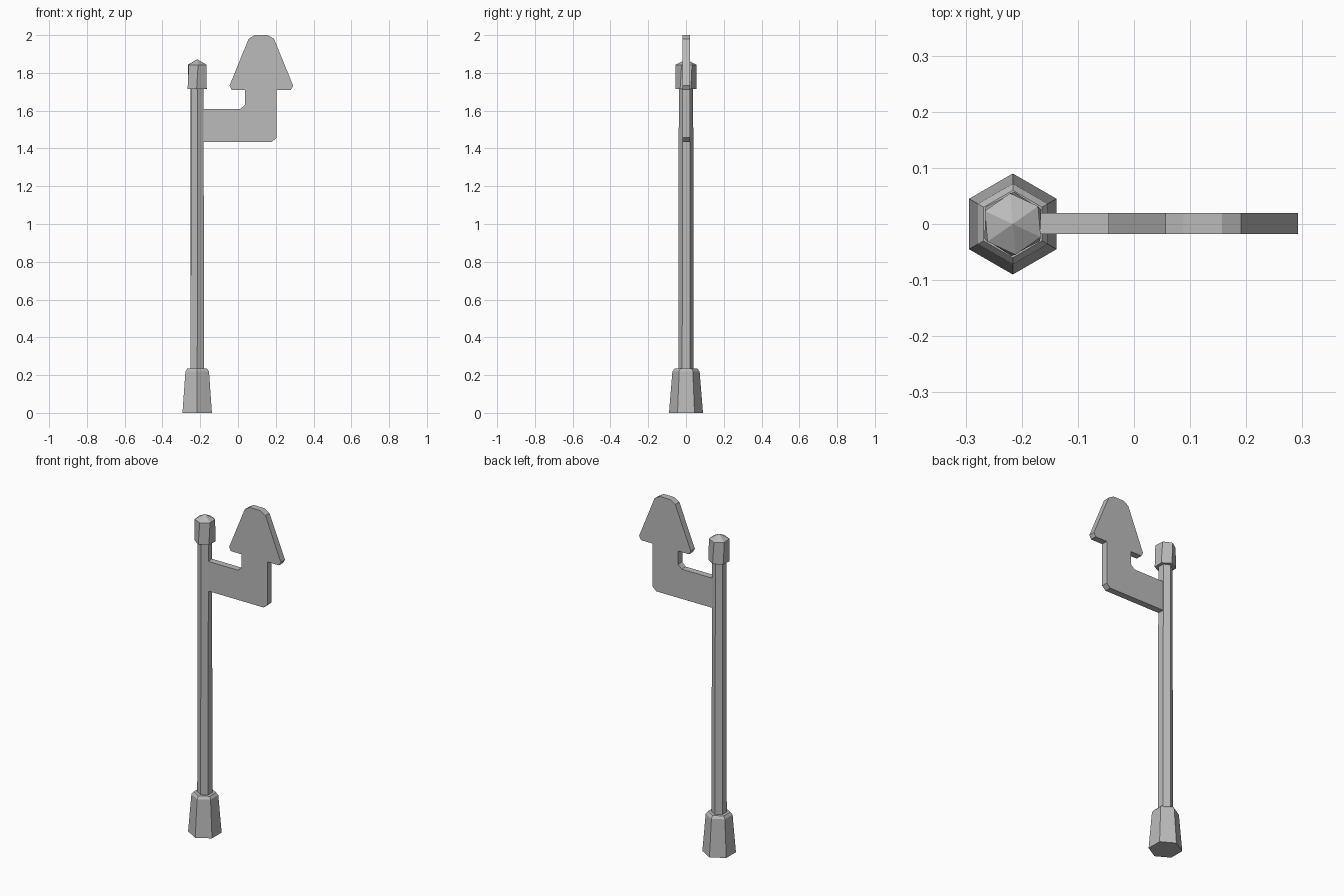
import bpy, bmesh, math

cube = bpy.data.objects.get("Cube")
if cube:
    bpy.data.objects.remove(cube)

POST_X = -0.216

grey = bpy.data.materials.new("plain grey")
grey.use_nodes = True
colour = (0.5, 0.5, 0.5, 1)
grey.diffuse_color = colour
grey.node_tree.nodes["Principled BSDF"].inputs["Base Color"].default_value = colour


def finish(bm, name, location):
    bmesh.ops.recalc_face_normals(bm, faces=bm.faces)
    mesh = bpy.data.meshes.new(name)
    bm.to_mesh(mesh)
    bm.free()
    mesh.materials.append(grey)
    obj = bpy.data.objects.new(name, mesh)
    obj.location = location
    bpy.context.collection.objects.link(obj)


def hex_column(name, rings, tip=None):
    """Stack six-sided rings of (radius, height, twist in degrees)."""
    bm = bmesh.new()
    loops = []
    for radius, z, twist in rings:
        angles = [math.radians(30 + 60 * i + twist) for i in range(6)]
        loops.append([bm.verts.new((radius * math.cos(a), radius * math.sin(a), z))
                      for a in angles])
    for low, high in zip(loops, loops[1:]):
        for i in range(6):
            j = (i + 1) % 6
            bm.faces.new((low[i], low[j], high[j], high[i]))
    bm.faces.new(loops[0][::-1])
    if tip:
        apex = bm.verts.new((0, 0, tip))
        for i in range(6):
            bm.faces.new((loops[-1][i], loops[-1][(i + 1) % 6], apex))
    else:
        bm.faces.new(loops[-1])
    finish(bm, name, (POST_X, 0, 0))


# Post: flared foot, slim shaft and pointed cap
hex_column("foot", [(0.09, 0, 0), (0.072, 0.22, 0), (0.06, 0.235, 0)])
hex_column("shaft", [(0.041, 0.2, 0), (0.038, 1.75, 4)])
hex_column("cap", [(0.057, 1.715, -3), (0.055, 1.843, 5)], tip=1.872)

# Flat bent arrow: arm, upright and head in one outline
outline = [
    (-0.2, 1.435), (0.18, 1.435), (0.204, 1.457), (0.204, 1.71),
    (0.28, 1.71), (0.292, 1.732), (0.191, 1.98), (0.157, 2.0),
    (0.088, 2.0), (0.056, 1.98), (-0.045, 1.732), (-0.034, 1.71),
    (0.037, 1.71), (0.037, 1.632), (0.014, 1.61), (-0.2, 1.61),
]
bm = bmesh.new()
face = bm.faces.new([bm.verts.new((x, -0.019, z)) for x, z in outline])
new = bmesh.ops.extrude_face_region(bm, geom=[face])["geom"]
bmesh.ops.translate(bm, vec=(0, 0.038, 0),
                    verts=[v for v in new if isinstance(v, bmesh.types.BMVert)])
finish(bm, "arrow_sign", (0, 0.001, 0))
